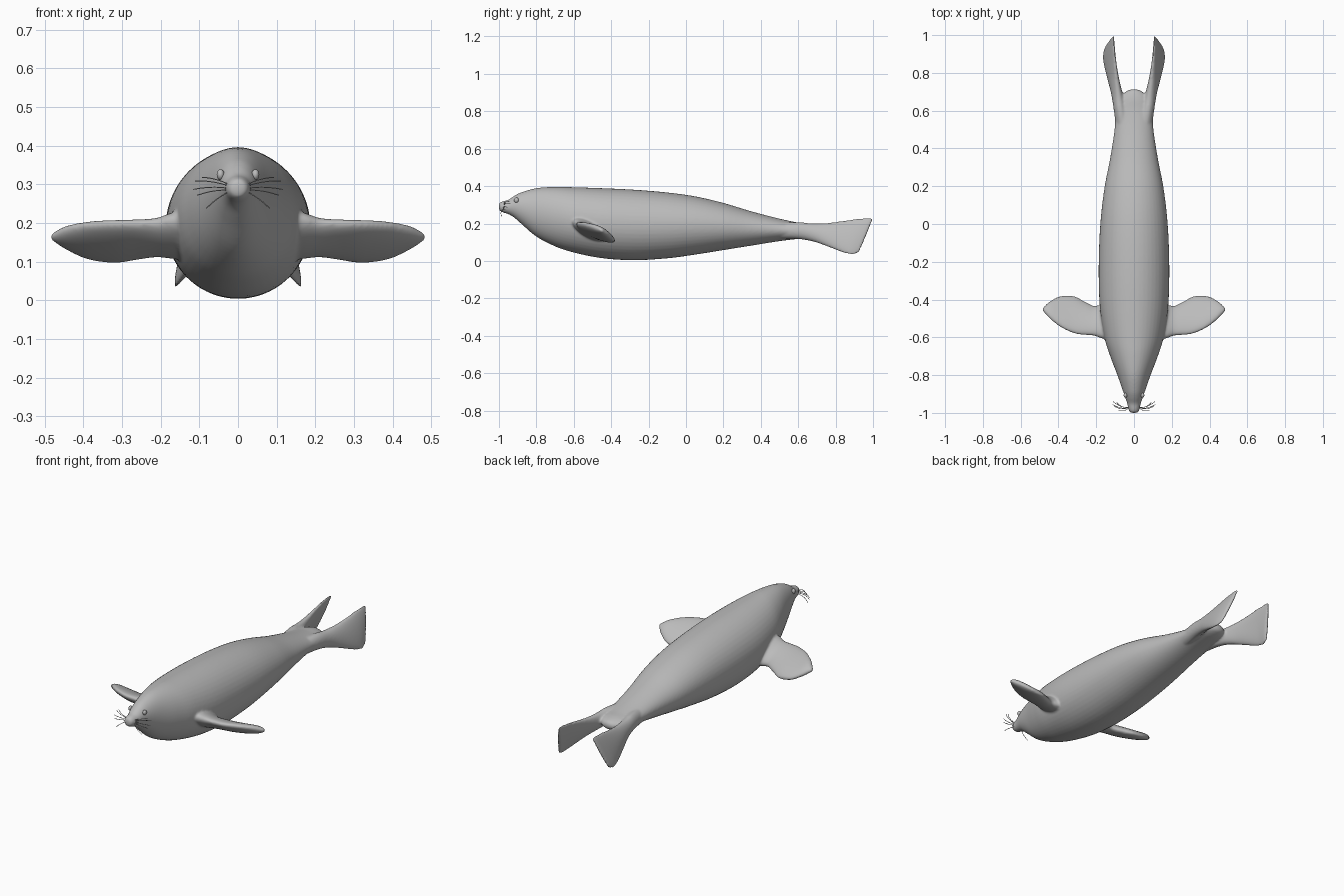
import bpy, bmesh, math
from mathutils import Vector

if "Cube" in bpy.data.objects:
    bpy.data.objects.remove(bpy.data.objects["Cube"])

skin = bpy.data.materials.new("grey skin")
skin.diffuse_color = (0.5, 0.5, 0.5, 1)
skin.use_nodes = True
skin.node_tree.nodes["Principled BSDF"].inputs["Base Color"].default_value = skin.diffuse_color


def catmull(rows, steps):
    """Smoothly resample rows of numbers."""
    rows = [Vector(r) for r in rows]
    out = []
    for i in range(len(rows) - 1):
        p0, p1 = rows[max(i - 1, 0)], rows[i]
        p2, p3 = rows[i + 1], rows[min(i + 2, len(rows) - 1)]
        for k in range(steps):
            t = k / steps
            out.append(0.5 * (2 * p1 + (p2 - p0) * t + (2 * p0 - 5 * p1 + 4 * p2 - p3) * t * t
                              + (3 * p1 - p0 - 3 * p2 + p3) * t ** 3))
    return out + [rows[-1]]


def loft(bm, rings):
    """Skin closed rings of points, with capped ends."""
    loops = [[bm.verts.new(p) for p in ring] for ring in rings]
    n = len(loops[0])
    for a, b in zip(loops, loops[1:]):
        for i in range(n):
            bm.faces.new((a[i], a[(i + 1) % n], b[(i + 1) % n], b[i]))
    bm.faces.new(loops[0][::-1])
    bm.faces.new(loops[-1])


def ring(centre, u, v, n=32):
    return [centre + u * math.cos(2 * math.pi * i / n) + v * math.sin(2 * math.pi * i / n)
            for i in range(n)]


def blade(bm, rows, across, side):
    """Fin: each row is one edge point, the other edge point, half thickness."""
    rings = []
    for r in catmull(rows, 6):
        a, b = Vector(r[0:3]), Vector(r[3:6])
        u = (a - b) / 2
        v = u.cross(Vector(across)).normalized() * r[6]
        rings.append([Vector((p.x * side, p.y, p.z)) for p in ring((a + b) / 2, u, v)])
    loft(bm, rings)


bm = bmesh.new()

# Torso: y, half width, bottom, top
torso = [(-1.0, .012, .278, .302), (-.993, .024, .266, .314), (-.975, .031, .258, .320),
         (-.95, .036, .250, .327), (-.92, .046, .233, .347), (-.88, .060, .198, .367),
         (-.8, .088, .130, .389), (-.7, .126, .078, .396), (-.6, .157, .045, .394),
         (-.45, .180, .015, .389), (-.28, .187, .004, .381), (-.1, .184, .014, .366),
         (.05, .174, .034, .345), (.2, .155, .058, .310), (.35, .126, .082, .265),
         (.5, .103, .106, .226), (.6, .098, .118, .205), (.66, .080, .126, .197),
         (.70, .045, .138, .185), (.713, .015, .152, .170)]
loft(bm, [ring(Vector((0, y, (lo + hi) / 2)), Vector((w, 0, 0)), Vector((0, 0, (hi - lo) / 2)), 48)
          for y, w, lo, hi in catmull(torso, 5)])

# Front flippers (leading edge, trailing edge) and tail flippers (top edge, bottom edge)
front = [(.10, -.61, .215, .10, -.42, .12, .050),
         (.165, -.605, .215, .165, -.425, .12, .042),
         (.21, -.59, .205, .21, -.435, .12, .032),
         (.25, -.587, .203, .26, -.412, .112, .029),
         (.31, -.580, .202, .32, -.382, .103, .028),
         (.38, -.550, .199, .39, -.383, .112, .025),
         (.44, -.505, .188, .445, -.41, .137, .020),
         (.475, -.468, .173, .475, -.437, .155, .011),
         (.485, -.455, .167, .485, -.448, .160, .004)]
tail = [(.050, .50, .205, .055, .50, .118, .040),
        (.070, .60, .207, .075, .60, .117, .034),
        (.078, .68, .200, .098, .68, .104, .030),
        (.088, .76, .203, .125, .75, .080, .025),
        (.097, .84, .214, .148, .82, .052, .020),
        (.103, .92, .227, .160, .87, .036, .015),
        (.106, .975, .231, .160, .905, .035, .011),
        (.107, 1.0, .226, .157, .925, .046, .007)]
for s in (1, -1):
    blade(bm, front, (1, 0, 0), s)
    blade(bm, tail, (0, 1, 0), s)
bmesh.ops.recalc_face_normals(bm, faces=bm.faces)

mesh = bpy.data.meshes.new("body")
bm.to_mesh(mesh)
bm.free()
body = bpy.data.objects.new("body", mesh)
bpy.context.collection.objects.link(body)
mesh.materials.append(skin)

# Fuse the overlapping parts into one skin with soft joins
fuse = body.modifiers.new("fuse", 'REMESH')
fuse.mode = 'VOXEL'
fuse.voxel_size = 0.006
fuse.use_smooth_shade = True
soften = body.modifiers.new("soften", 'SMOOTH')
soften.factor = 0.5
soften.iterations = 6

for s, side in ((1, "left"), (-1, "right")):
    # Eyes
    bpy.ops.mesh.primitive_uv_sphere_add(segments=20, ring_count=12, radius=1,
                                         location=(s * .045, -.907, .325))
    eye = bpy.context.object
    eye.name = side + "_eye"
    eye.scale = (.010, .013, .014)
    eye.data.materials.append(skin)
    bpy.ops.object.shade_smooth_by_angle()

    # Whiskers: root height, tip position
    curve = bpy.data.curves.new(side + "_whiskers", 'CURVE')
    curve.dimensions = '3D'
    curve.bevel_depth = .0014
    curve.bevel_resolution = 1
    curve.resolution_u = 5
    for z, tip in ((.300, (.092, -.945, .318)), (.296, (.110, -.940, .309)),
                   (.290, (.115, -.955, .287)), (.285, (.105, -.965, .272)),
                   (.280, (.082, -.985, .238))):
        sp = curve.splines.new('BEZIER')
        sp.bezier_points.add(1)
        root, end = Vector((.024, -.970, z)), Vector(tip)
        mid = (root + end) / 2 + Vector((0, -.022, .008))
        for bp, p in zip(sp.bezier_points, (root, end)):
            bp.co = p
            bp.handle_left = bp.handle_right = p.lerp(mid, .67)
        for bp in sp.bezier_points:
            for h in ("handle_left", "handle_right"):
                q = getattr(bp, h)
                setattr(bp, h, (s * q.x, q.y, q.z))
            bp.co.x *= s
    curve.materials.append(skin)
    bpy.context.collection.objects.link(bpy.data.objects.new(side + "_whiskers", curve))
